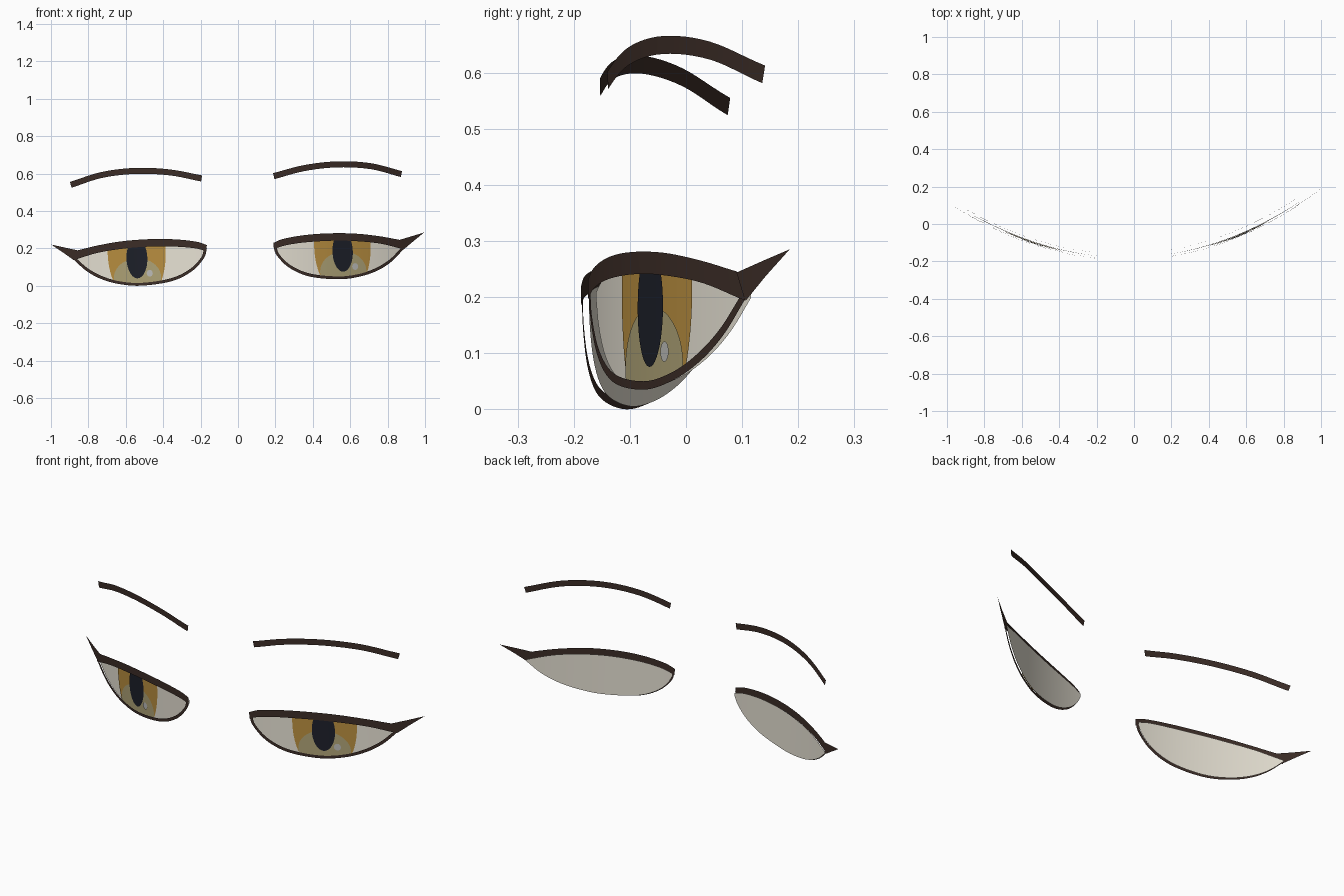
import bpy, bmesh, math
from mathutils import Vector

if "Cube" in bpy.data.objects:
    bpy.data.objects.remove(bpy.data.objects["Cube"])


def material(name, rgb):
    m = bpy.data.materials.new(name)
    m.diffuse_color = (*rgb, 1)
    m.use_nodes = True
    m.node_tree.nodes["Principled BSDF"].inputs["Base Color"].default_value = m.diffuse_color
    return m


BROWN = material("dark_brown", (0.045, 0.026, 0.02))
WHITE = material("eye_white", (0.80, 0.76, 0.66))
GOLD = material("gold", (0.48, 0.27, 0.05))
PALE = material("pale_gold", (0.42, 0.36, 0.18))
BLACK = material("pupil_black", (0.012, 0.014, 0.022))
GLINT = material("glint_grey", (0.5, 0.5, 0.48))


def smooth(pts, steps=6):
    """Catmull-Rom curve through the points."""
    p = [Vector(q) for q in pts]
    p = [2 * p[0] - p[1]] + p + [2 * p[-1] - p[-2]]
    out = []
    for i in range(1, len(p) - 2):
        a, b, c, d = p[i - 1:i + 3]
        for k in range(steps):
            t = k / steps
            out.append(0.5 * (2 * b + (c - a) * t + (2 * a - 5 * b + 4 * c - d) * t * t
                              + (3 * b - a - 3 * c + d) * t ** 3))
    return out + [p[-2]]


def height(curve, x):
    """z of a left-to-right curve at x."""
    if x <= curve[0].x:
        return curve[0].y
    for a, b in zip(curve, curve[1:]):
        if a.x <= x <= b.x:
            return a.y + (b.y - a.y) * (x - a.x) / max(b.x - a.x, 1e-6)
    return curve[-1].y


def place(x, z, depth, side):
    """Wrap a point on the curved face, mirror it, then tilt the head slightly."""
    y = 0.341 * x * x - depth
    x *= side
    return (x - 0.0325 * z - 0.035 * y + 0.012, y + 0.035 * x, z + 0.0325 * x)


def ribbon(name, low, high, depth, side, mat):
    """Thin sheet between two curves with equal point counts."""
    bm = bmesh.new()
    lo = [bm.verts.new(place(p[0], p[1], depth, side)) for p in low]
    hi = [bm.verts.new(place(p[0], p[1], depth, side)) for p in high]
    for i in range(len(lo) - 1):
        f = [lo[i], lo[i + 1], hi[i + 1], hi[i]]
        bm.faces.new(f if side > 0 else f[::-1]).smooth = True
    bmesh.ops.remove_doubles(bm, verts=bm.verts, dist=1e-5)
    me = bpy.data.meshes.new(name)
    bm.to_mesh(me)
    bm.free()
    me.materials.append(mat)
    ob = bpy.data.objects.new(name, me)
    bpy.context.collection.objects.link(ob)


# Profiles (x, z) of one eye
lid_out = smooth([(.178, .205), (.195, .155), (.262, .086), (.37, .037), (.53, .018),
                  (.65, .031), (.745, .062), (.82, .108), (.885, .172)])
lid_in = smooth([(.194, .207), (.209, .160), (.272, .098), (.375, .052), (.53, .033),
                 (.645, .045), (.735, .075), (.808, .118), (.868, .174)])
lash_low = smooth([(.18, .190), (.24, .208), (.35, .221), (.50, .225), (.63, .218),
                   (.76, .200), (.885, .165)])
lash_top = smooth([(.178, .224), (.235, .244), (.35, .260), (.48, .265), (.62, .259),
                   (.75, .241), (.86, .218)])
brow_low = smooth([(.196, .564), (.36, .602), (.54, .616), (.72, .600), (.88, .553)])
brow_top = smooth([(.190, .596), (.36, .634), (.54, .648), (.72, .632), (.888, .584)])


def disc(name, cx, cz, rx, rz, depth, side, mat):
    """Ellipse trimmed by the lids."""
    low, high = [], []
    for i in range(33):
        a = math.pi * i / 32
        x, h = cx - rx * math.cos(a), rz * math.sin(a)
        floor, roof = height(lid_in, x) - .006, height(lash_low, x) + .006
        low.append((x, min(max(cz - h, floor), roof)))
        high.append((x, max(min(cz + h, roof), floor)))
    ribbon(name, low, high, depth, side, mat)


for side, tag in ((1, "right"), (-1, "left")):
    # Eyeball surface
    xs = [.183 + (.879 - .183) * i / 40 for i in range(41)]
    white_low = [(x, height(lid_out, x) + .005) for x in xs]
    white_top = [(x, max(height(lash_low, x) + .012, height(lid_out, x) + .005)) for x in xs]
    ribbon("eye_white_" + tag, white_low, white_top, .178, side, WHITE)
    # Iris, lower glow, pupil and glint
    disc("iris_" + tag, .55, .195, .153, .27, .182, side, GOLD)
    disc("iris_glow_" + tag, .55, .06, .125, .105, .1845, side, PALE)
    disc("pupil_" + tag, .55, .165, .055, .107, .187, side, BLACK)
    disc("glint_" + tag, .55 + .065 * side, .083, .016, .018, .189, side, GLINT)
    # Lids, outer wing and brow
    ribbon("lower_lid_" + tag, lid_out, lid_in, .190, side, BROWN)
    ribbon("upper_lash_" + tag, lash_low, lash_top, .192, side, BROWN)
    wing_low = [(.80, .205), (.882, .166), (.935, .207), (.997, .253)]
    wing_top = [(.80, .212), (.858, .217), (.925, .234), (.997, .253)]
    ribbon("lash_wing_" + tag, wing_low, wing_top, .189, side, BROWN)
    ribbon("brow_" + tag, brow_low, brow_top, .159, side, BROWN)
